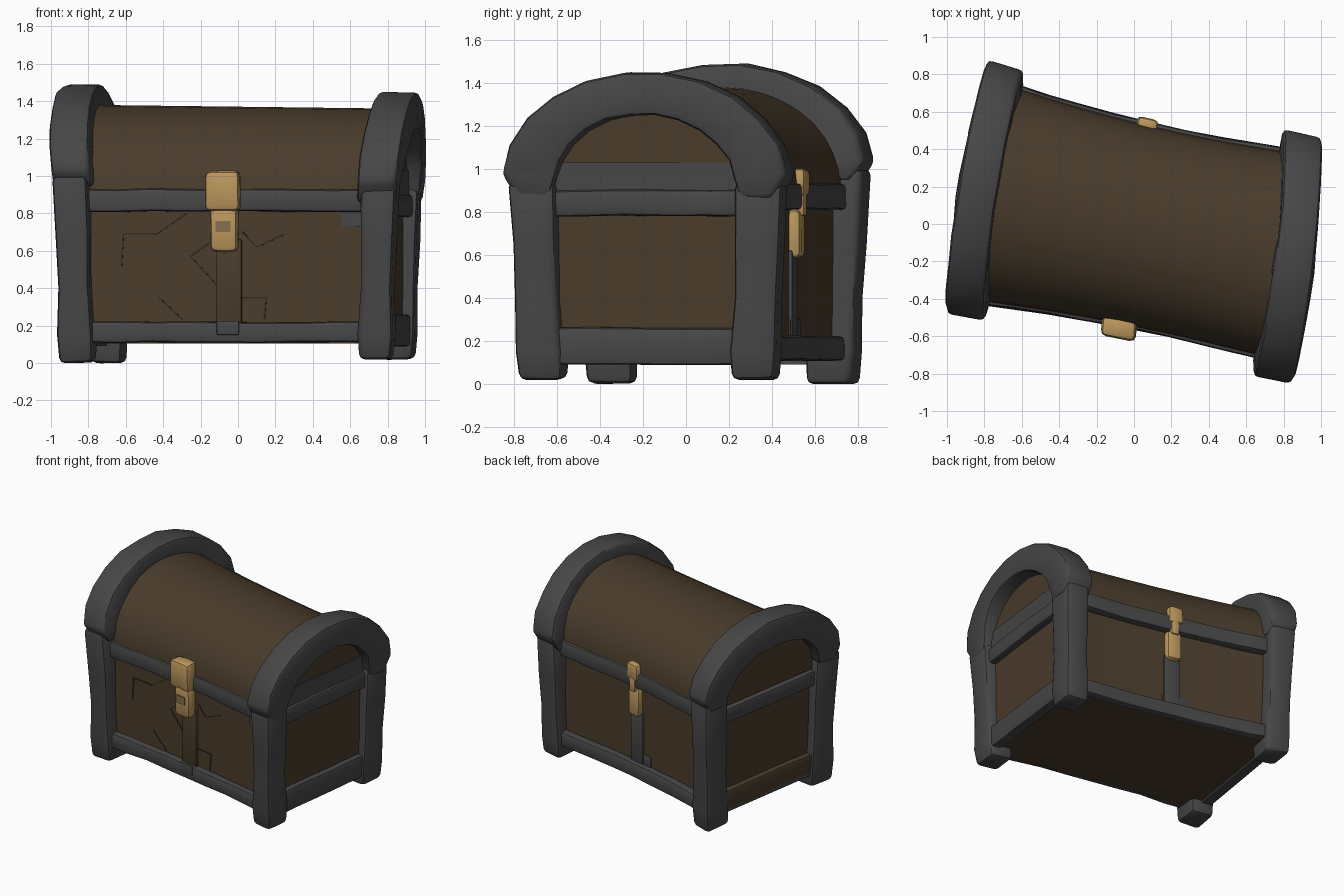
import bpy, bmesh, math, random
from mathutils import Vector

random.seed(4)
if "Cube" in bpy.data.objects:
    bpy.data.objects.remove(bpy.data.objects["Cube"])


def material(name, rgb):
    m = bpy.data.materials.new(name)
    m.use_nodes = True
    m.diffuse_color = (*rgb, 1)
    m.node_tree.nodes["Principled BSDF"].inputs["Base Color"].default_value = (*rgb, 1)
    return m


IRON = material("dark iron", (0.062, 0.062, 0.063))
WOOD = material("brown wood", (0.068, 0.045, 0.025))
CRACK = material("crack brown", (0.035, 0.023, 0.012))
GOLD = material("brass", (0.50, 0.31, 0.11))
WORN = material("worn brass", (0.24, 0.16, 0.07))

# Post centres on the ground; the chest is skewed and turned
FL, FR = Vector((-0.872, -0.37, 0)), Vector((0.75, -0.69, 0))
BL, BR = Vector((-0.70, 0.715, 0)), Vector((0.875, 0.345, 0))
HALF_E, HALF_D = 0.82, 0.53


def place(e, d, z):
    """Length e, depth d, height z -> skewed, waisted position."""
    u = e / HALF_E
    waist = 0.05 if d < 0 else 0.07
    d *= 1 - waist * max(0, 1 - u * u)
    v = d / HALF_D
    front, back = FL.lerp(FR, (u + 1) / 2), BL.lerp(BR, (u + 1) / 2)
    return front.lerp(back, (v + 1) / 2) + Vector((0, 0, z))


def loft(name, sections, mat, bevel=0.0, wobble=0.0):
    """Skin closed sections, round the sharp edges, shade smooth."""
    bm = bmesh.new()
    rings = []
    for sec in sections:
        ring = []
        for p in sec:
            shake = Vector([random.uniform(-wobble, wobble) for _ in range(3)])
            ring.append(bm.verts.new(place(*p) + shake))
        rings.append(ring)
    n = len(rings[0])
    for a, b in zip(rings, rings[1:]):
        for i in range(n):
            j = (i + 1) % n
            bm.faces.new((a[i], a[j], b[j], b[i]))
    bm.faces.new(rings[0])
    bm.faces.new(rings[-1])
    bmesh.ops.recalc_face_normals(bm, faces=bm.faces)
    if bevel:
        sharp = [e for e in bm.edges if e.calc_face_angle(0) > 0.8]
        bmesh.ops.bevel(bm, geom=sharp, offset=bevel, segments=2, profile=0.5,
                        affect='EDGES', clamp_overlap=True)
        bmesh.ops.recalc_face_normals(bm, faces=bm.faces)
    mesh = bpy.data.meshes.new(name)
    bm.to_mesh(mesh)
    bm.free()
    mesh.materials.append(mat)
    ob = bpy.data.objects.new(name, mesh)
    bpy.context.collection.objects.link(ob)
    bpy.ops.object.select_all(action='DESELECT')
    ob.select_set(True)
    bpy.context.view_layer.objects.active = ob
    bpy.ops.object.shade_smooth_by_angle(angle=math.radians(40))


def steps(a, b, n):
    return [a + (b - a) * i / n for i in range(n + 1)]


def long_bar(name, e0, e1, d0, d1, z0, z1, mat, bevel=0.0, wobble=0.0, n=8):
    secs = [[(e, d0, z0), (e, d1, z0), (e, d1, z1), (e, d0, z1)] for e in steps(e0, e1, n)]
    loft(name, secs, mat, bevel, wobble)


def deep_bar(name, e0, e1, d0, d1, z0, z1, mat, bevel=0.0, wobble=0.0, n=5):
    secs = [[(e0, d, z0), (e1, d, z0), (e1, d, z1), (e0, d, z1)] for d in steps(d0, d1, n)]
    loft(name, secs, mat, bevel, wobble)


# Wooden box and barrel lid
long_bar("box_body", -0.84, 0.84, -0.53, 0.525, 0.105, 0.90, WOOD)
lid = []
for e in steps(-0.865, 0.865, 8):
    top = 0.46 - 0.012 * e
    lid.append([(e, 0.565 * math.cos(a), 0.91 + top * math.sin(a))
                for a in steps(0, math.pi, 18)])
loft("barrel_lid", lid, WOOD)

# Corner posts, leaning slightly outwards
for sx, xname in ((-1, "right"), (1, "left")):
    for sy, yname in ((-1, "front"), (1, "back")):
        secs = []
        foot, head = (0.0, 1.0) if sx < 0 else (0.02, 0.94)
        for z, s in ((foot, 0.95), (0.15, 1.03), (0.4, 0.95), (0.65, 0.98), (head, 1.05)):
            a, b = 0.09 * s, 0.108 * s
            lean = z - 0.6
            c, d = sx * (HALF_E + 0.025 * lean), sy * (HALF_D + 0.04 * lean)
            secs.append([(c - a, d - b, z), (c + a, d - b, z),
                         (c + a, d + b, z), (c - a, d + b, z)])
        loft(f"{yname}_{xname}_post", secs, IRON, 0.03, 0.005)

# Lid arches at both ends, bowed outwards, with wedge-shaped feet
for sx, base, rise, hole, reach, drop, name in (
        (-1, 0.99, 0.50, 0.29, 0.67, 0.05, "right_arch"),
        (1, 0.925, 0.525, 0.325, 0.688, 0.07, "left_arch")):
    rim = []
    for a in steps(math.radians(5), math.radians(175), 11):
        co, si = math.cos(a), math.sin(a)
        rim.append((sx * (HALF_E + 0.05 * si), (0.43 * co, base + hole * si),
                    (reach * co, base + rise * si)))
    foot = [(sx * HALF_E, (s * 0.45, base - drop + 0.015), (s * 0.61, base - drop))
            for s in (1, -1)]
    secs = [[(c - 0.11, *inner), (c + 0.11, *inner), (c + 0.105, *outer), (c - 0.105, *outer)]
            for c, inner, outer in [foot[0], *rim, foot[1]]]
    loft(name, secs, IRON, 0.028, 0.005)

# Rails on the long sides
for s, side in ((-1, "front"), (1, "back")):
    for z0, z1, level in ((0.11, 0.22, "lower"), (0.81, 0.93, "upper")):
        long_bar(f"{side}_{level}_rail", -0.80, 0.80, s * 0.49, s * 0.582,
                 z0, z1, IRON, 0.02, 0.005)

# Rails on the ends; the right lower one is wood over an iron sill
deep_bar("left_lower_rail", 0.80, 0.882, -0.5, 0.5, 0.09, 0.26, IRON, 0.02, 0.004)
deep_bar("right_lower_rail", -0.80, -0.882, -0.5, 0.5, 0.11, 0.26, WOOD, 0.02, 0.004)
deep_bar("right_sill", -0.80, -0.875, -0.5, 0.5, 0.09, 0.125, IRON)
for s, side in ((-1, "right"), (1, "left")):
    deep_bar(f"{side}_upper_rail", s * 0.80, s * 0.89, -0.5, 0.5, 0.78, 0.90, IRON, 0.02, 0.004)

# Iron band on the left end of the lid
deep_bar("left_lid_band", 0.863, 0.872, -0.45, 0.45, 0.89, 1.03, IRON)

# Straps and iron patches on the panels
long_bar("front_strap", -0.06, 0.08, -0.553, -0.5, 0.20, 0.66, WOOD, 0.008, n=2)
long_bar("front_strap_foot", -0.05, 0.07, -0.589, -0.575, 0.15, 0.225, IRON, 0.005, n=2)
long_bar("back_strap", -0.08, 0.05, 0.5, 0.543, 0.20, 0.62, IRON, 0.008, n=2)
long_bar("back_strap_foot", -0.16, 0.06, 0.5, 0.535, 0.20, 0.30, IRON, 0.008, n=2)
long_bar("front_corner_patch", 0.62, 0.76, -0.538, -0.52, 0.73, 0.82, IRON, n=2)

# Brass clasps
long_bar("front_clasp_plate", -0.11, 0.075, -0.645, -0.53, 0.81, 1.025, GOLD, 0.03, 0.006, 2)
long_bar("front_clasp_tongue", -0.085, 0.065, -0.62, -0.53, 0.595, 0.84, GOLD, 0.03, 0.004, 2)
long_bar("front_clasp_keyhole", -0.05, 0.03, -0.626, -0.612, 0.70, 0.76, WORN, n=2)
long_bar("back_clasp_plate", -0.075, 0.045, 0.52, 0.605, 0.87, 1.0, GOLD, 0.025, 0.005, 2)
long_bar("back_clasp_neck", -0.045, 0.02, 0.52, 0.596, 0.78, 0.9, GOLD, 0.015, 0, 2)
long_bar("back_clasp_tongue", -0.07, 0.045, 0.51, 0.582, 0.585, 0.81, GOLD, 0.025, 0.005, 2)

# Cracks in the front planks
cracks = [
    [(-0.57, 0.52), (-0.56, 0.69), (-0.38, 0.69), (-0.22, 0.80)],
    [(-0.10, 0.64), (-0.20, 0.57), (-0.06, 0.42)],
    [(-0.37, 0.35), (-0.24, 0.23)],
    [(0.08, 0.35), (0.21, 0.35), (0.20, 0.23)],
    [(0.08, 0.70), (0.16, 0.62), (0.31, 0.69)],
]
for path in cracks:
    for p, q in zip(path, path[1:]):
        dx, dz = q[0] - p[0], q[1] - p[1]
        k = 0.004 / math.hypot(dx, dz)
        ox, oz = -dz * k, dx * k
        secs = [[(x - ox, -0.535, z - oz), (x + ox, -0.535, z + oz),
                 (x + ox, -0.527, z + oz), (x - ox, -0.527, z - oz)] for x, z in (p, q)]
        loft("front_crack", secs, CRACK)
